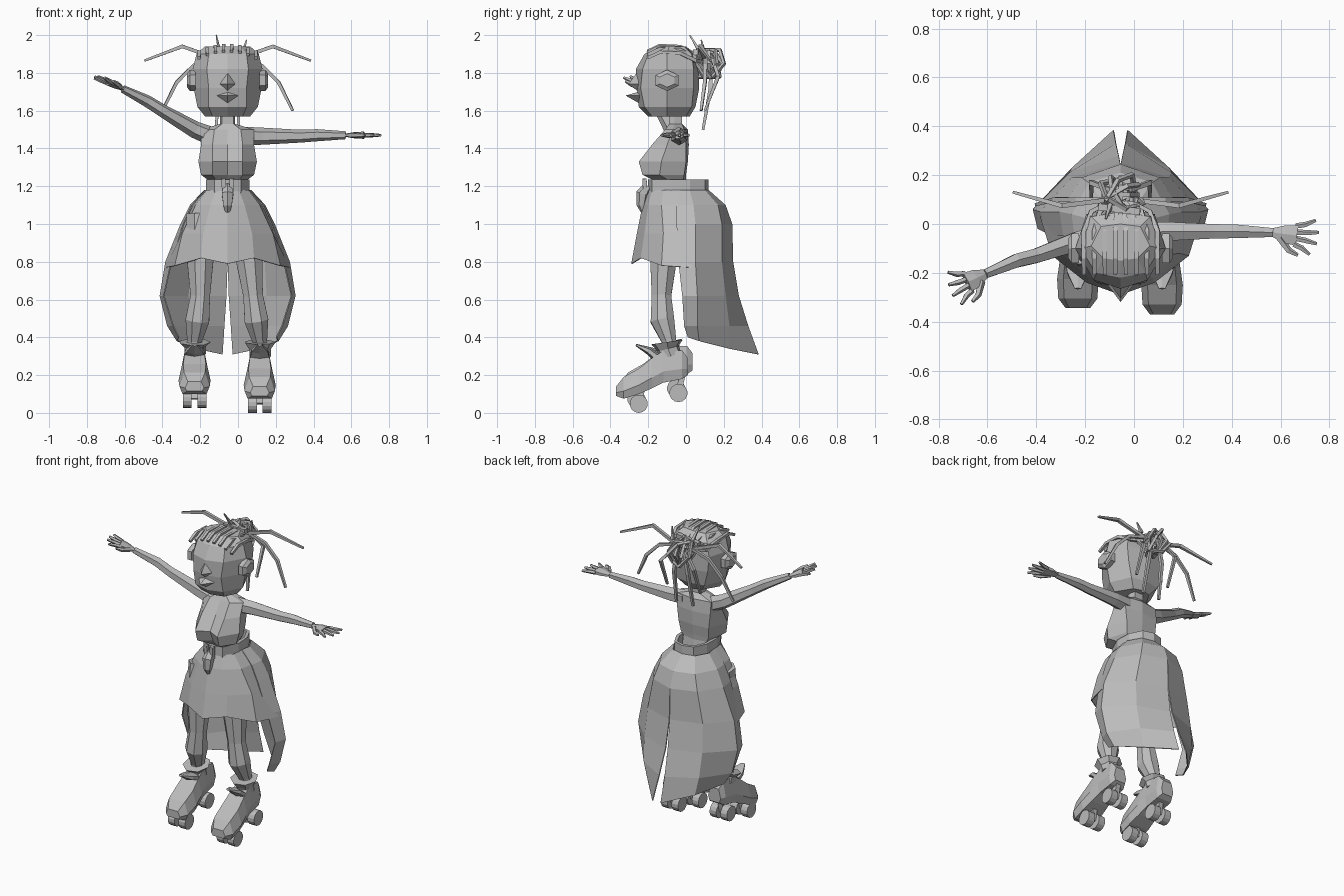
import bpy, bmesh, math
from mathutils import Vector, Matrix

old = bpy.data.objects.get("Cube")
if old:
    bpy.data.objects.remove(old)

CENTRE = -0.055  # body's plane of symmetry

grey = bpy.data.materials.new("plain grey")
grey.use_nodes = True
grey.diffuse_color = (0.5, 0.5, 0.5, 1)
grey.node_tree.nodes["Principled BSDF"].inputs["Base Color"].default_value = (0.5, 0.5, 0.5, 1)


def finish(name, bm, thickness=0):
    bmesh.ops.recalc_face_normals(bm, faces=bm.faces)
    mesh = bpy.data.meshes.new(name)
    bm.to_mesh(mesh)
    bm.free()
    mesh.materials.append(grey)
    obj = bpy.data.objects.new(name, mesh)
    bpy.context.collection.objects.link(obj)
    if thickness:
        solid = obj.modifiers.new("cloth", 'SOLIDIFY')
        solid.thickness = thickness
    return obj


def mirrored_loft(name, rows, cx=CENTRE, closed=True, thickness=0):
    """Skin rows of half-section points, mirror them and weld the middle."""
    bm = bmesh.new()
    for side in (1, -1):
        grid = [[bm.verts.new((side * x + cx, y, z)) for x, y, z in row] for row in rows]
        for low, high in zip(grid, grid[1:]):
            for i in range(len(low) - 1):
                bm.faces.new((low[i], low[i + 1], high[i + 1], high[i]))
    bmesh.ops.remove_doubles(bm, verts=bm.verts, dist=0.0005)
    if closed:
        bmesh.ops.holes_fill(bm, edges=[e for e in bm.edges if e.is_boundary], sides=0)
    return finish(name, bm, thickness)


def level(z, *points):
    return [(x, y, z) for x, y in points]


def tube(name, points, radii, sides=6, flat=1.0, loop=False):
    """Faceted tube along a path, with a radius for each point."""
    pts = [Vector(p) for p in points]
    if not isinstance(radii, (list, tuple)):
        radii = [radii] * len(pts)
    n = len(pts)
    span = (pts[n // 2] - pts[0]) if loop else (pts[-1] - pts[0])
    ref = Vector((0, 1, 0)) if abs(span.normalized().z) > 0.75 else Vector((0, 0, 1))
    if loop:
        ref = (pts[1] - pts[0]).cross(pts[2] - pts[1]).normalized()
    bm = bmesh.new()
    rings = []
    for i, p in enumerate(pts):
        a = pts[(i - 1) % n] if loop else pts[max(i - 1, 0)]
        b = pts[(i + 1) % n] if loop else pts[min(i + 1, n - 1)]
        t = (b - a).normalized()
        u = t.cross(ref).normalized()
        v = u.cross(t)
        ring = []
        for k in range(sides):
            ang = math.tau * (k + 0.5) / sides
            ring.append(bm.verts.new(p + radii[i] * (u * math.cos(ang) + v * math.sin(ang) * flat)))
        rings.append(ring)
    pairs = list(zip(rings, rings[1:])) + ([(rings[-1], rings[0])] if loop else [])
    for a, b in pairs:
        for k in range(sides):
            j = (k + 1) % sides
            bm.faces.new((a[k], a[j], b[j], b[k]))
    if not loop:
        bm.faces.new(rings[0])
        bm.faces.new(rings[-1])
    return finish(name, bm)


def both_sides(name, points, radii, **kw):
    for side, word in ((1, "left"), (-1, "right")):
        tube(f"{word}_{name}", [(CENTRE + side * x, y, z) for x, y, z in points], radii, **kw)


# Torso with bust and neck
mirrored_loft("torso", [
    level(1.1, (0, -.18), (.06, -.17), (.11, -.1), (.09, 0), (0, .02)),
    level(1.23, (0, -.17), (.06, -.17), (.1, -.09), (.085, -.015), (0, 0)),
    level(1.26, (0, -.18), (.08, -.23), (.14, -.14), (.1, -.01), (0, 0)),
    level(1.33, (0, -.21), (.08, -.25), (.155, -.13), (.11, 0), (0, .01)),
    level(1.42, (0, -.15), (.08, -.18), (.14, -.1), (.12, 0), (0, .015)),
    level(1.50, (0, -.11), (.07, -.11), (.14, -.07), (.12, -.01), (0, .01)),
    level(1.53, (0, -.09), (.03, -.09), (.04, -.06), (.03, -.02), (0, -.02)),
    level(1.6, (0, -.09), (.03, -.09), (.04, -.06), (.03, -.02), (0, -.02))])

# Head, ears, nose and mouth
mirrored_loft("head", [
    level(1.57, (0, -.2), (.08, -.18), (.12, -.1), (.06, 0), (0, .02)),
    level(1.62, (0, -.25), (.1, -.22), (.16, -.1), (.1, .03), (0, .05)),
    level(1.72, (0, -.26), (.1, -.24), (.18, -.1), (.13, .04), (0, .07)),
    level(1.82, (0, -.265), (.11, -.23), (.185, -.1), (.14, .04), (0, .07)),
    level(1.9, (0, -.22), (.1, -.2), (.165, -.1), (.12, .03), (0, .05)),
    level(1.94, (0, -.15), (.07, -.14), (.12, -.09), (.08, -.01), (0, 0))])
both_sides("ear", [(.17, -.1, 1.76), (.2, -.1, 1.76), (.215, -.1, 1.76)], [.07, .07, .045], flat=.8)
mirrored_loft("nose", [
    level(1.7, (0, -.25), (.012, -.25)),
    level(1.74, (0, -.305), (.04, -.25)),
    level(1.8, (0, -.262), (.01, -.25))], closed=False)
mirrored_loft("lips", [
    level(1.64, (0, -.25), (.04, -.24)),
    level(1.68, (0, -.32), (.06, -.24)),
    level(1.7, (0, -.25), (.07, -.24))], closed=False)

# Braided rows running back over the scalp
for i in range(8):
    x = (i - 3.5) * .043
    drop = 1.6 * x * x
    tube(f"braid_row_{i}", [
        (CENTRE + x, -.205, 1.915 - drop), (CENTRE + x, -.14, 1.945 - drop),
        (CENTRE + x, -.03, 1.94 - drop), (CENTRE + x * .8, .05, 1.9 - drop),
        (CENTRE + x * .3, .09, 1.86)], [.011, .013, .013, .013, .01], sides=4)

# Bun of wound strands
bun = Vector((CENTRE, .12, 1.85))
for i in range(6):
    turn = Matrix.Rotation(i * math.pi / 6, 3, 'Z') @ Matrix.Rotation(math.pi / 2 - .25 * (i % 3), 3, 'X')
    size = .07 + .012 * (i % 3)
    hexagon = [Vector((math.cos(k * math.pi / 3), math.sin(k * math.pi / 3), 0)) * size for k in range(6)]
    tube(f"bun_loop_{i}", [bun + turn @ p for p in hexagon], .012, sides=4, loop=True)
tube("bun_tie", [(CENTRE - .09, .07, 1.9), (CENTRE + .08, .05, 1.91)], .02, sides=4)
tube("bun_spike", [(CENTRE - .04, .08, 1.9), (CENTRE - .06, .02, 2)], [.014, .004], sides=4)
tube("bun_small_spike", [(CENTRE + .08, .1, 1.9), (CENTRE + .1, .08, 1.975)], [.014, .004], sides=4)

# Loose locks of hair
both_sides("upper_lock", [(.04, .1, 1.87), (.24, .075, 1.94), (.44, .13, 1.865)], [.013, .014, .008], sides=4)
both_sides("middle_lock", [(.05, .1, 1.88), (.18, .1, 1.84), (.27, .1, 1.75), (.345, .08, 1.6)], [.012, .013, .013, .009], sides=4)
both_sides("lower_lock", [(.04, .14, 1.87), (.12, .17, 1.78), (.12, .1, 1.6)], [.012, .014, .009], sides=4)
both_sides("hanging_lock", [(.02, .13, 1.88), (.05, .13, 1.72), (.06, .09, 1.5)], [.012, .014, .01], sides=4)


# Arms with spread hands
def arm(word, path, reach):
    tube(f"{word}_arm", path, [.05, .045, .034, .032, .021])
    wrist = Vector(path[-1])
    reach = Vector(reach)
    across = reach.cross(Vector((0, 0, 1))).normalized()
    knuckles = wrist + reach * .5
    tube(f"{word}_palm", [wrist, wrist + reach * .25, knuckles], [.022, .042, .048], flat=.4)
    for i, length in enumerate((.4, .5, .48, .36)):
        offset = (i - 1.5) * .025
        start = knuckles + across * offset - reach * .05
        tube(f"{word}_finger_{i}", [start, start + reach * length * .5 + across * offset * .3,
             start + reach * length + across * offset * .9], [.012, .012, .007], sides=5)
    thumb_side = across * (1 if reach.x > 0 else -1)
    base = wrist + reach * .15 + thumb_side * .02
    tube(f"{word}_thumb", [base, base + reach * .22 + thumb_side * .045,
         base + reach * .42 + thumb_side * .06], [.016, .014, .008], sides=5)


arm("left", [(.03, -.04, 1.465), (.13, -.03, 1.465), (.33, -.03, 1.465), (.42, -.03, 1.47), (.57, -.035, 1.47)],
    (.195, -.025, 0))
arm("right", [(-.13, -.05, 1.46), (-.23, -.07, 1.5), (-.4, -.13, 1.6), (-.48, -.15, 1.65), (-.61, -.205, 1.715)],
    (-.15, -.07, .07))

# Short front skirt
mirrored_loft("front_skirt", [
    level(1.18, (0, -.2), (.06, -.18), (.11, -.12), (.12, 0)),
    level(1.1, (0, -.23), (.09, -.2), (.17, -.13), (.19, 0)),
    level(.95, (0, -.26), (.13, -.22), (.24, -.12), (.25, .02)),
    [(0, -.29, .79), (.14, -.24, .82), (.28, -.13, .78), (.33, .03, .77)]], closed=False, thickness=.006)

# Long split train
mirrored_loft("skirt_train", [
    level(1.18, (.12, -.05), (.125, .02), (.08, .1), (0, .12)),
    level(1.1, (.19, -.05), (.2, .04), (.13, .17), (0, .21)),
    level(1.0, (.235, -.05), (.25, .05), (.16, .19), (0, .245)),
    level(.8, (.3, -.04), (.33, .05), (.2, .19), (.002, .25)),
    level(.62, (.34, -.02), (.36, .06), (.21, .21), (.008, .28)),
    level(.46, (.29, -.01), (.32, .06), (.2, .23), (.02, .33)),
    [(.26, .01, .4), (.27, .07, .38), (.17, .23, .34), (.03, .385, .31)]], closed=False, thickness=.006)

# Belt and hanging knot
rim = ((0, -.2), (.07, -.18), (.115, -.08), (.11, .02), (.07, .1), (0, .12))
mirrored_loft("belt", [level(z, *rim) for z in (1.16, 1.235)], closed=False, thickness=.02)
tube("knot_tail", [(CENTRE, -.2, 1.2), (CENTRE, -.23, 1.16), (CENTRE, -.235, 1.1), (CENTRE, -.22, 1.05)],
     [.025, .035, .026, .01])
both_sides("knot_end", [(.018, -.215, 1.16), (.022, -.22, 1.24)], .016, sides=4)


# Legs and roller skates
def leg(word, hip, knee, ankle, lift):
    y = (-.09, -.12, -.13, -.125, -.09, -.09)
    x = (hip, hip, knee, (knee + ankle) / 2, ankle, ankle)
    z = (1.05, .8, .62, .49, .38, .3)
    tube(f"{word}_leg", list(zip(x, y, z)), [.08, .075, .056, .068, .042, .05], sides=8)
    sections = ((-.37, .09, .14, .05), (-.33, .075, .19, .08), (-.25, .1, .235, .085), (-.18, .13, .29, .075),
                (-.12, .16, .33, .066), (-.02, .18, .33, .062), (.01, .2, .29, .045))
    rows = []
    for depth, low, high, w in sections:
        half = ((0, low), (w * .8, low), (w, low * .65 + high * .35), (w * .7, high), (0, high))
        rows.append([(px, depth + lift, pz + lift) for px, pz in half])
    mirrored_loft(f"{word}_boot", rows, cx=ankle)
    tube(f"{word}_cuff", [(ankle, -.08, .3 + lift / 2), (ankle, -.095, .34 + lift / 2), (ankle, -.1, .375)],
         [.06, .06, .085], sides=7)
    tube(f"{word}_tongue", [(ankle, -.15, .29 + lift), (ankle, -.2, .33), (ankle, -.265, .36)],
         [.06, .05, .015], flat=.4)
    for place, depth, height in (("front", -.25, .048), ("back", -.04, .105)):
        depth, height = depth - lift / 2, height + lift
        tube(f"{word}_{place}_truck", [(ankle, depth, height), (ankle, depth + .02, height + .09)], .022, sides=4)
        for side in (-1, 1):
            tube(f"{word}_{place}_wheel_{side}", [(ankle + side * .015, depth, height),
                 (ankle + side * .062, depth, height)], .048, sides=14)


leg("left", .06, .08, .115, 0)
leg("right", -.2, -.2, -.23, .025)
